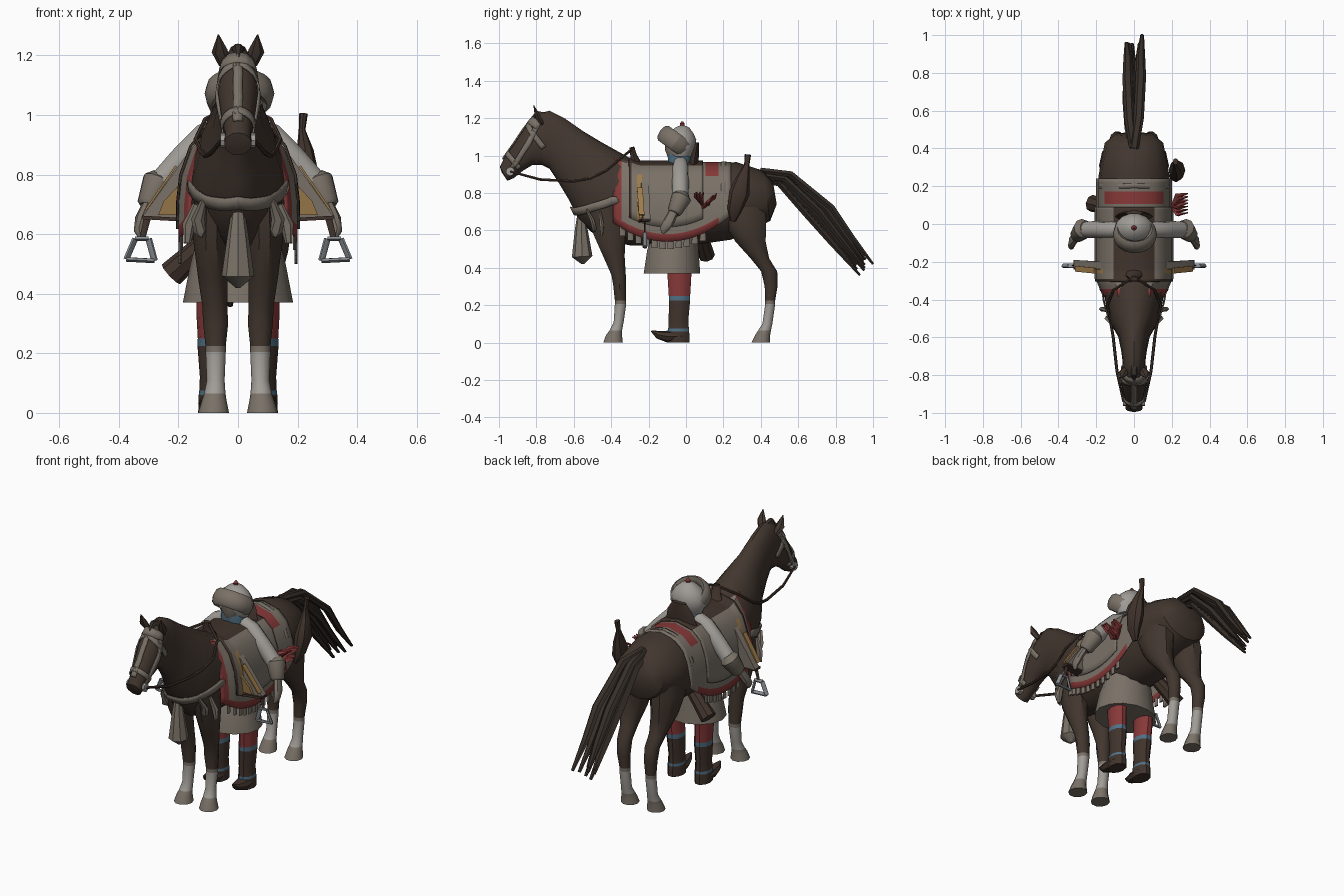
import bpy, bmesh, math, random
from mathutils import Vector, Matrix
from mathutils.bvhtree import BVHTree

random.seed(4)
cube = bpy.data.objects.get("Cube")
if cube:
    bpy.data.objects.remove(cube, do_unlink=True)


def material(name, rgb):
    m = bpy.data.materials.new(name)
    m.use_nodes = True
    m.diffuse_color = (*rgb, 1)
    m.node_tree.nodes["Principled BSDF"].inputs["Base Color"].default_value = (*rgb, 1)
    return m


BROWN = material("horse brown", (.054, .037, .028))
DARK = material("dark hair", (.038, .028, .022))
GREY = material("grey cloth", (.195, .167, .137))
LIGHT = material("pale linen", (.35, .33, .305))
RED = material("red cloth", (.24, .04, .04))
BLUE = material("blue trim", (.08, .16, .23))
GOLD = material("ochre panel", (.34, .20, .07))
LEATHER = material("leather", (.052, .033, .025))
STEEL = material("stirrup steel", (.25, .27, .29))


def finish(bm, name, mats, rule=None, angle=40):
    """Turn a bmesh into a named object, colouring faces by a rule on their centre."""
    bmesh.ops.recalc_face_normals(bm, faces=bm.faces)
    if rule:
        for f in bm.faces:
            f.material_index = rule(f.calc_center_median())
    me = bpy.data.meshes.new(name)
    bm.to_mesh(me)
    bm.free()
    ob = bpy.data.objects.new(name, me)
    bpy.context.collection.objects.link(ob)
    for m in mats if isinstance(mats, list) else [mats]:
        me.materials.append(m)
    bpy.ops.object.select_all(action='DESELECT')
    ob.select_set(True)
    bpy.context.view_layer.objects.active = ob
    bpy.ops.object.shade_smooth_by_angle(angle=math.radians(angle))
    return ob


def skin(rings, closed=True):
    """Bridge a list of point rings into a bmesh."""
    bm = bmesh.new()
    rows = [[bm.verts.new(p) for p in r] for r in rings]
    n = len(rows[0])
    for a, b in zip(rows, rows[1:]):
        for i in range(n if closed else n - 1):
            j = (i + 1) % n
            bm.faces.new((a[i], a[j], b[j], b[i]))
    if closed:
        bm.faces.new(rows[0])
        bm.faces.new(rows[-1])
    return bm


def circle(n):
    return [(math.cos(2 * math.pi * i / n), math.sin(2 * math.pi * i / n)) for i in range(n)]


def column(name, rings, mats, rule=None, n=10):
    """Upright loft; each ring is x, y, z, x radius, y radius."""
    return finish(skin([[(x + a * c, y + b * s, z) for c, s in circle(n)]
                        for x, y, z, a, b in rings]), name, mats, rule)


def tube(name, pts, mats, n=8, flat=1.0, ref=(1, 0, 0)):
    """Loft along a path; each point is x, y, z, radius."""
    P = [Vector(p[:3]) for p in pts]
    rings = []
    for i, p in enumerate(P):
        t = (P[min(i + 1, len(P) - 1)] - P[max(i - 1, 0)]).normalized()
        u = (Vector(ref) - t * t.dot(Vector(ref))).normalized()
        v = t.cross(u)
        rings.append([p + (u * c + v * s * flat) * pts[i][3] for c, s in circle(n)])
    return finish(skin(rings), name, mats)


def plate(name, pts, depth, mat):
    """Flat polygon given thickness along y."""
    bm = bmesh.new()
    f = bm.faces.new([bm.verts.new(p) for p in pts])
    new = bmesh.ops.extrude_face_region(bm, geom=[f])["geom"]
    bmesh.ops.translate(bm, vec=(0, depth, 0), verts=[v for v in new if isinstance(v, bmesh.types.BMVert)])
    return finish(bm, name, mat)


# Horse trunk, neck and head: top y, top z, bottom y, bottom z, half width
TRUNK = [(.465, .86, .485, .74, .1), (.41, .92, .45, .65, .155), (.27, .965, .24, .55, .188),
         (.1, .95, .1, .53, .18), (-.1, .93, -.1, .52, .18), (-.27, .97, -.3, .52, .17),
         (-.36, 1.02, -.46, .55, .152), (-.45, 1.07, -.57, .65, .13), (-.55, 1.13, -.63, .77, .085),
         (-.65, 1.2, -.69, .87, .068), (-.73, 1.24, -.73, .93, .06), (-.8, 1.22, -.77, .95, .062),
         (-.86, 1.15, -.82, .95, .07), (-.92, 1.06, -.87, .92, .055), (-.97, .99, -.92, .88, .044),
         (-.995, .94, -.955, .865, .046), (-.985, .91, -.965, .88, .025)]
rings = []
for ty, tz, by, bz, w in TRUNK:
    top, bot = Vector((0, ty, tz)), Vector((0, by, bz))
    mid, half = (top + bot) / 2, (top - bot) / 2
    rings.append([mid + half * s + Vector((w * c, 0, 0)) for c, s in circle(16)])
body = skin(rings)
bmesh.ops.recalc_face_normals(body, faces=body.faces)
surface = BVHTree.FromBMesh(body)
finish(body, "horse_body", BROWN)


def band(name, path, width, mat, off=.006):
    """Strap laid on the horse's skin along a path."""
    P = [Vector(a).lerp(Vector(b), i / 6) for a, b in zip(path, path[1:]) for i in range(6)] + [Vector(path[-1])]
    rows = []
    for i, p in enumerate(P):
        t = P[min(i + 1, len(P) - 1)] - P[max(i - 1, 0)]
        side = t.cross(surface.find_nearest(p)[1]).normalized() * width / 2
        row = []
        for k in (-1, 0, 1):
            loc, nor, _, _ = surface.find_nearest(p + side * k)
            row.append(loc + nor * off)
        rows.append(row)
    ob = finish(skin(rows, False), name, mat)
    sol = ob.modifiers.new("thickness", 'SOLIDIFY')
    sol.thickness, sol.offset = .006, 0


# Face, bridle and harness straps
band("face_stripe", [(0, -.85, 1.18), (0, -.93, 1.06), (0, -.98, .98)], .034, GREY)
band("forehead_band", [(-.07, -.79, 1.16), (-.04, -.83, 1.19), (.04, -.83, 1.19), (.07, -.79, 1.16)], .045, GREY, .008)
band("crupper_band", [(-.2, .2, .7), (-.16, .2, .88), (0, .2, 1), (.16, .2, .88), (.2, .2, .7)], .025, GREY)
band("breast_strap", [(-.2, -.37, .765), (-.13, -.52, .715), (0, -.65, .685), (.13, -.52, .715), (.2, -.37, .765)],
     .045, GREY, .01)

SIDES = (("left", 1), ("right", -1))
for tag, s in SIDES:
    band(tag + "_cheek_strap", [(s * .07, -.79, 1.18), (s * .07, -.84, 1.07), (s * .06, -.93, .93)], .03, GREY)
    band(tag + "_brow_strap", [(s * .01, -.85, 1.18), (s * .06, -.83, 1.13), (s * .07, -.76, 1.04)], .03, GREY)
    band(tag + "_nose_strap", [(0, -.96, 1.02), (s * .05, -.93, .98), (s * .05, -.89, .93)], .028, GREY)
    tube(tag + "_bit", [(s * .035, -.94, .915, .024), (s * .058, -.94, .915, .024)], LIGHT, ref=(0, 1, 0))
    tube(tag + "_rein", [(s * .055, -.94, .915, .007), (s * .09, -.78, .872, .008), (s * .11, -.6, .862, .008),
                         (s * .125, -.51, .88, .008), (s * .142, -.43, .918, .008), (s * .11, -.35, .985, .008),
                         (0, -.28, 1.04, .008)], LEATHER, 6)
    # Ears
    tube(tag + "_ear", [(s * .045, -.77, 1.17, .02), (s * .062, -.795, 1.215, .027), (s * .066, -.815, 1.27, .002)],
         BROWN, 6, .6)
    # Horse legs with pale socks and grey hooves
    def sock(c):
        return 1 if .06 < c.z < .2 else 2 if c.z < .225 else 0
    column(tag + "_front_leg", [(s * .085, -.42, .72, .06, .1), (s * .09, -.41, .58, .06, .09),
                                (s * .085, -.385, .46, .05, .06), (s * .078, -.36, .36, .042, .04),
                                (s * .075, -.355, .3, .042, .035), (s * .075, -.35, .225, .034, .032),
                                (s * .075, -.35, .205, .034, .032),
                                (s * .075, -.36, .11, .03, .028), (s * .078, -.375, .065, .036, .035),
                                (s * .08, -.385, .04, .042, .045), (s * .082, -.39, 0, .052, .055)],
           [BROWN, LIGHT, GREY], sock)
    column(tag + "_hind_leg", [(s * .09, .32, .8, .06, .09), (s * .1, .31, .66, .085, .125),
                               (s * .1, .345, .54, .068, .085), (s * .095, .395, .45, .048, .052),
                               (s * .09, .445, .38, .04, .045), (s * .088, .455, .3, .036, .036),
                               (s * .085, .45, .225, .031, .028), (s * .085, .45, .205, .031, .028),
                               (s * .085, .435, .1, .03, .028), (s * .085, .42, .065, .036, .036),
                               (s * .085, .41, .04, .042, .042), (s * .085, .4, 0, .05, .052)],
           [BROWN, LIGHT, GREY], sock)
    # Side harness tassels
    tube(tag + "_harness_tassel", [(s * .115, -.53, .71, .012), (s * .135, -.5, .65, .022),
                                   (s * .125, -.49, .61, .024), (s * .125, -.49, .59, .006)], GREY, 6, .6)
    tube(tag + "_shoulder_tassel", [(s * .14, -.46, .7, .012), (s * .165, -.45, .63, .022),
                                    (s * .17, -.45, .57, .012)], GREY, 6, .6)

tube("chest_tassel", [(0, -.56, .68, .022), (0, -.56, .6, .035), (0, -.555, .46, .055), (0, -.55, .42, .008)], GREY, 8)
tube("forelock", [(0, -.76, 1.21, .025), (0, -.795, 1.222, .02), (0, -.83, 1.19, .008)], DARK, 6)

# Tail made of flat overlapping locks
for i in range(9):
    k, x = i / 8, random.uniform(-.042, .042)
    end = random.uniform(-.04, 0) if 0 < i < 8 else 0
    tube("tail_lock", [(0, .4, .87 + .05 * k, .025), (x * .7, .5 + .06 * k, .85 + .05 * k, .027),
                       (x, .64 + .14 * k, .69 + .03 * k, .028), (x, .78 + .11 * k, .53 + .03 * k, .023),
                       (x * 1.2, .93 + .07 * k + end, .36 + .06 * k - end, .01)], DARK, 6, .7)


# Saddle blanket draped over the back
def hem(y):
    return .54 + 1.2 * (y + .1) ** 2


def drape(name, y0, y1, lift, low, mats, rule):
    rows = []
    for i in range(29):
        y = y0 + (y1 - y0) * i / 28
        bottom = hem(y) + low
        crest = .965 + .04 * max(0, (-y - .25) / .12)
        half = [(.1, crest - .025), (.155, .89), (.19, .79), (.2, .7), (.2, bottom + .04), (.2, bottom)]
        wide = 1 + 2.1 * min(0, y + .3)
        pts = [(-x, z) for x, z in reversed(half)] + [(0, crest)] + half
        rows.append([(x * wide + math.copysign(lift, x) * (x != 0), y, z + lift) for x, z in pts])
    ob = finish(skin(rows, False), name, mats, rule)
    ob.modifiers.new("thickness", 'SOLIDIFY').thickness = .008


drape("saddle_blanket", -.39, .24, 0, 0, [GREY, RED],
      lambda c: int(c.y < -.345 or (c.z < hem(c.y) + .035 and c.y < .17) or (.11 < c.y < .165 and c.z > .89)))
drape("saddle_cover", -.305, .09, .008, .07, [GREY, LEATHER, GOLD],
      lambda c: 1 if (abs(c.x) < .1 and c.z > .9) or c.y < -.292 else
      2 if -.262 < c.y < -.232 and .65 < c.z < .92 else 0)
for tag, s in SIDES:
    for i in range(11):
        y = -.34 + .043 * i
        x = s * (.195 + .3 * min(0, y + .28))
        tube(tag + "_fringe", [(x, y, hem(y) + .01, .015), (x, y, hem(y) - .04, .017)], GREY, 6, .35, (0, 1, 0))
    # Flared stirrup flap with ochre panel
    plate(tag + "_stirrup_flap", [(s * .08, -.25, .94), (s * .17, -.24, .87), (s * .32, -.23, .66),
                                  (s * .15, -.24, .65)], .04, GREY)
    plate(tag + "_flap_panel", [(s * .11, -.275, .86), (s * .25, -.255, .71), (s * .268, -.25, .665),
                                (s * .16, -.25, .665)], .015, GOLD)
    plate(tag + "_flap_side_panel", [(s * .205, -.262, .826), (s * .211, -.262, .83),
                                     (s * .312, -.252, .684), (s * .306, -.252, .68)], .03, GOLD)
    plate(tag + "_flap_edge", [(s * .15, -.26, .652), (s * .32, -.24, .662), (s * .32, -.24, .65),
                               (s * .15, -.26, .64)], .05, LEATHER)
    tube(tag + "_stirrup_leather", [(s * .3, -.22, .67, .012), (s * .32, -.22, .59, .01)], LEATHER, 6, .4)
    frame = [(s * .3, .585), (s * .345, .585), (s * .375, .515), (s * .28, .51), (s * .3, .585)]
    for a, b in zip(frame, frame[1:]):
        tube(tag + "_stirrup", [(a[0], -.22, a[1], .008), (b[0], -.22, b[1], .008)], STEEL, 6, 1.6, (0, 0.3, 1))

tube("pommel", [(0, -.27, .96, .05), (0, -.28, 1.0, .03), (0, -.29, 1.045, .02)], LEATHER, 8, .6)
tube("cantle", [(0, .04, .95, .1), (0, .05, 1.01, .085), (0, .06, 1.07, .045)], LEATHER, 10, .25)

# Standing rider: coat, legs, boots and arms
column("rider_coat", [(0, -.075, .37, .185, .155), (0, -.07, .5, .16, .14), (0, -.04, .65, .12, .1),
                      (0, -.03, .9, .12, .07), (0, -.03, .965, .08, .05)], GREY, n=14)
column("rider_scarf", [(0, -.035, .94, .07, .06), (0, -.035, .99, .075, .065), (0, -.04, 1.03, .06, .06)], BLUE)
for tag, s in SIDES:
    column(tag + "_rider_leg", [(s * .09, -.035, .46, .05, .07), (s * .095, -.035, .34, .045, .066),
                                (s * .09, -.035, .25, .045, .06), (s * .09, -.035, .225, .046, .06),
                                (s * .088, -.04, .12, .04, .055), (s * .088, -.04, .075, .042, .058),
                                (s * .088, -.04, .06, .044, .06), (s * .088, -.04, 0, .044, .062)],
           [RED, BLUE, LEATHER], lambda c: 0 if c.z > .25 else 1 if c.z > .224 or .06 < c.z < .074 else 2)
    tube(tag + "_boot_toe", [(s * .088, -.02, .035, .042), (s * .092, -.1, .032, .042),
                             (s * .095, -.15, .042, .028), (s * .095, -.185, .062, .006)], LEATHER, 8, .75)
    tube(tag + "_upper_arm", [(s * .05, -.03, .96, .038), (s * .11, -.03, .93, .046), (s * .19, -.03, .85, .045),
                              (s * .265, -.03, .765, .044)], LIGHT, 10, 1, (0, 1, 0))
    tube(tag + "_sleeve_cuff", [(s * .255, -.02, .795, .035), (s * .268, -.025, .775, .055),
                                (s * .3, -.06, .7, .04), (s * .305, -.065, .69, .028)], GREY, 10, 1, (0, 1, 0))
    tube(tag + "_hand", [(s * .3, -.06, .71, .025), (s * .325, -.09, .65, .03), (s * .333, -.115, .61, .024),
                         (s * .325, -.125, .585, .01)], GREY, 8, .7, (0, 1, 0))

# Rider head and hat
column("rider_head", [(0, -.05, .99, .045, .05), (0, -.05, 1.03, .06, .065), (0, -.05, 1.09, .06, .065)], GREY)
column("hat_crown", [(0, -.025, .995, .085, .055), (0, -.025, 1.04, .105, .078), (0, -.025, 1.085, .1, .082),
                     (0, -.025, 1.12, .078, .066), (0, -.02, 1.15, .042, .038), (0, -.02, 1.162, .01, .01)],
       LIGHT, n=14)
tilt = Matrix.Translation((.005, -.055, 1.072)) @ Matrix.Rotation(math.radians(-36), 4, 'X')
brim = [[tilt @ Vector(((.093 + .024 * a) * c, (.083 + .022 * a) * s, .048 * b)) for a, b in circle(8)]
        for c, s in circle(18) + [(1, 0)]]
finish(skin(brim), "hat_brim", GREY)
column("hat_finial", [(0, -.02, 1.155, .012, .012), (0, -.02, 1.17, .014, .014), (0, -.02, 1.183, .004, .004)], RED)

# Bow case, quiver and red-fletched arrows
tube("bow_case", [(.2, .25, .65, .015), (.22, .26, .71, .04), (.228, .285, .8, .055), (.225, .305, .88, .036),
                  (.215, .325, .95, .014), (.22, .33, 1.005, .018)], LEATHER, 8, .8, (0, 1, 0))
tube("quiver", [(-.1, .08, .58, .035), (-.225, .11, .465, .045)], LEATHER, 8, 1, (0, 1, 0))
for i in range(7):
    y, z = .05 + .017 * i, .74 + random.uniform(-.03, .06)
    tube("arrow_feather", [(.2, .09, .73, .008), (.235, y, z, .02), (.285, y + .01, z + .02, .006)], RED, 4, .5)
